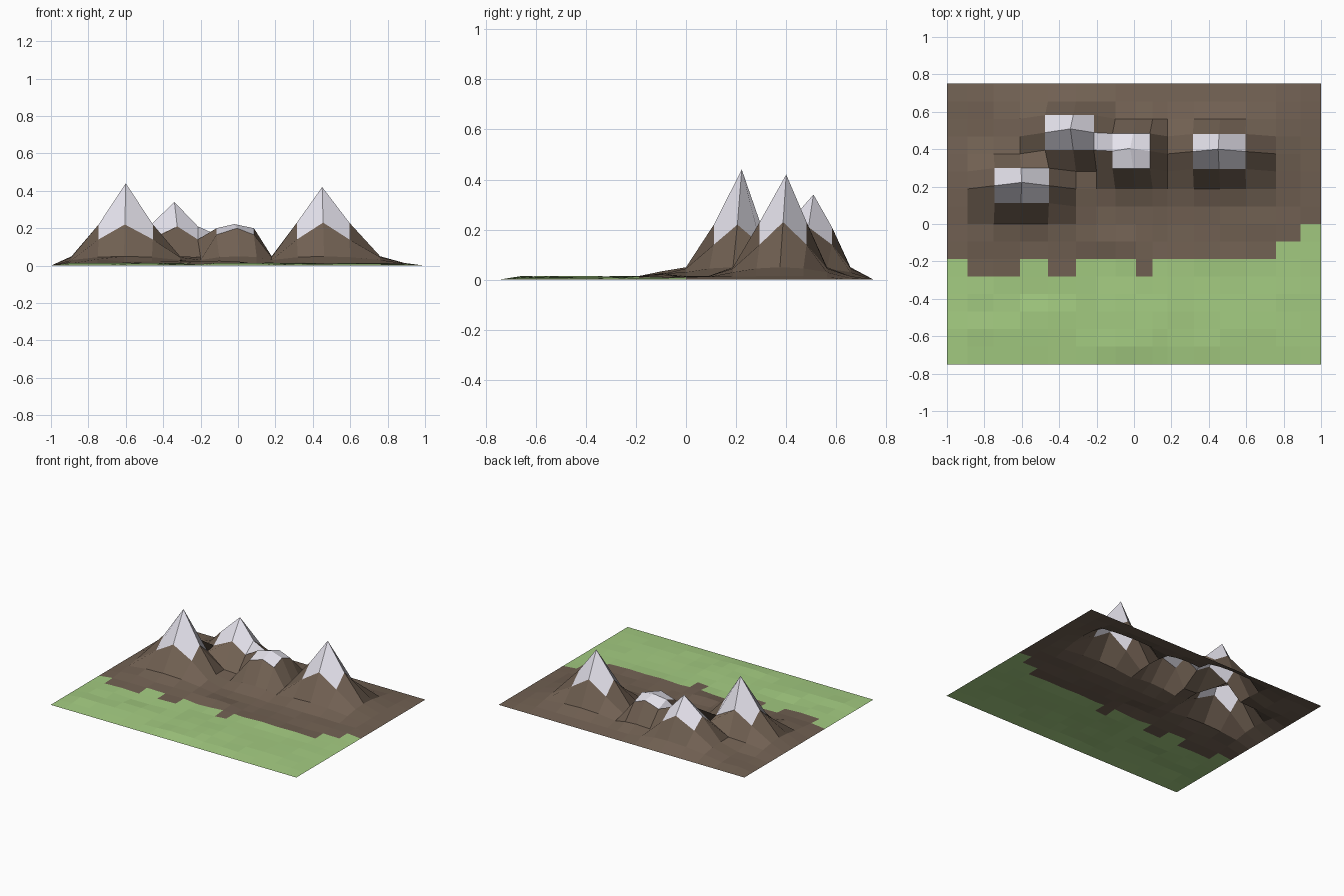
import bpy, bmesh, math, random

if "Cube" in bpy.data.objects:
    bpy.data.objects.remove(bpy.data.objects["Cube"])

random.seed(4)

# Grid lines: uneven columns, even rows
XS = [-1, -.89, -.75, -.61, -.46, -.31, -.2, -.1, .01, .1, .18,
      .32, .46, .6, .76, .89, 1]
YS = [-.75 + .09375 * j for j in range(17)]

# Peaks: column, row, height, shoulder height, corner height, shift x, shift y
PEAKS = [(3, 10, .44, .22, .14, .01, .035),
         (5, 13, .34, .21, .14, -.03, .04),
         (8, 12, .222, .2, .165, -.03, .03),
         (12, 12, .42, .23, .14, -.01, .025)]


def slope(d, height, shoulder, corner):
    """Height of a mountain at d grid steps from its peak."""
    steps = [(.5, height), (1.1, shoulder), (1.5, corner), (2.1, .05),
             (2.3, .045), (2.9, .03), (3.2, .014)]
    for limit, z in steps:
        if d < limit:
            return z
    return 0


def vertex(i, j):
    x, y = XS[i], YS[j]
    if i in (0, 16) or j in (0, 16):
        return x, y, 0
    z = random.uniform(.004, .016)
    if j == 7 and i < 9:                       # foothill ridge
        z = random.uniform(.02, .035)
    for c, r, h, s, k, dx, dy in PEAKS:
        z = max(z, slope(math.hypot(i - c, j - r), h, s, k))
        w = max(0, 1 - max(abs(i - c), abs(j - r)) / 2)
        x += dx * w
        y += dy * w
    return x, y, z


def surface(i, j):
    """Material slot of a cell: 0 rock, 1 grass, 2 snow."""
    if any(i in (c - 1, c) and j in (r - 1, r) for c, r, *_ in PEAKS):
        return 2
    if (i, j) == (6, 12):                      # snowy saddle
        return 2
    edge = {1: 5, 2: 5, 4: 5, 8: 5, 14: 7, 15: 8}.get(i, 6)
    return 0 if j >= edge else 1


# Terrain sheet
bm = bmesh.new()
grid = [[bm.verts.new(vertex(i, j)) for i in range(17)] for j in range(17)]
for j in range(16):
    for i in range(16):
        f = bm.faces.new((grid[j][i], grid[j][i + 1],
                          grid[j + 1][i + 1], grid[j + 1][i]))
        f.material_index = surface(i, j)
mesh = bpy.data.meshes.new("mountain_terrain")
bm.to_mesh(mesh)
bm.free()

# Colours
for name, col in (("rock", (.165, .118, .085, 1)),
                  ("grass", (.37, .6, .22, 1)),
                  ("snow", (.8, .78, .86, 1))):
    m = bpy.data.materials.new(name)
    m.diffuse_color = col
    m.use_nodes = True
    m.node_tree.nodes["Principled BSDF"].inputs["Base Color"].default_value = m.diffuse_color
    mesh.materials.append(m)

bpy.context.collection.objects.link(
    bpy.data.objects.new("mountain_terrain", mesh))
